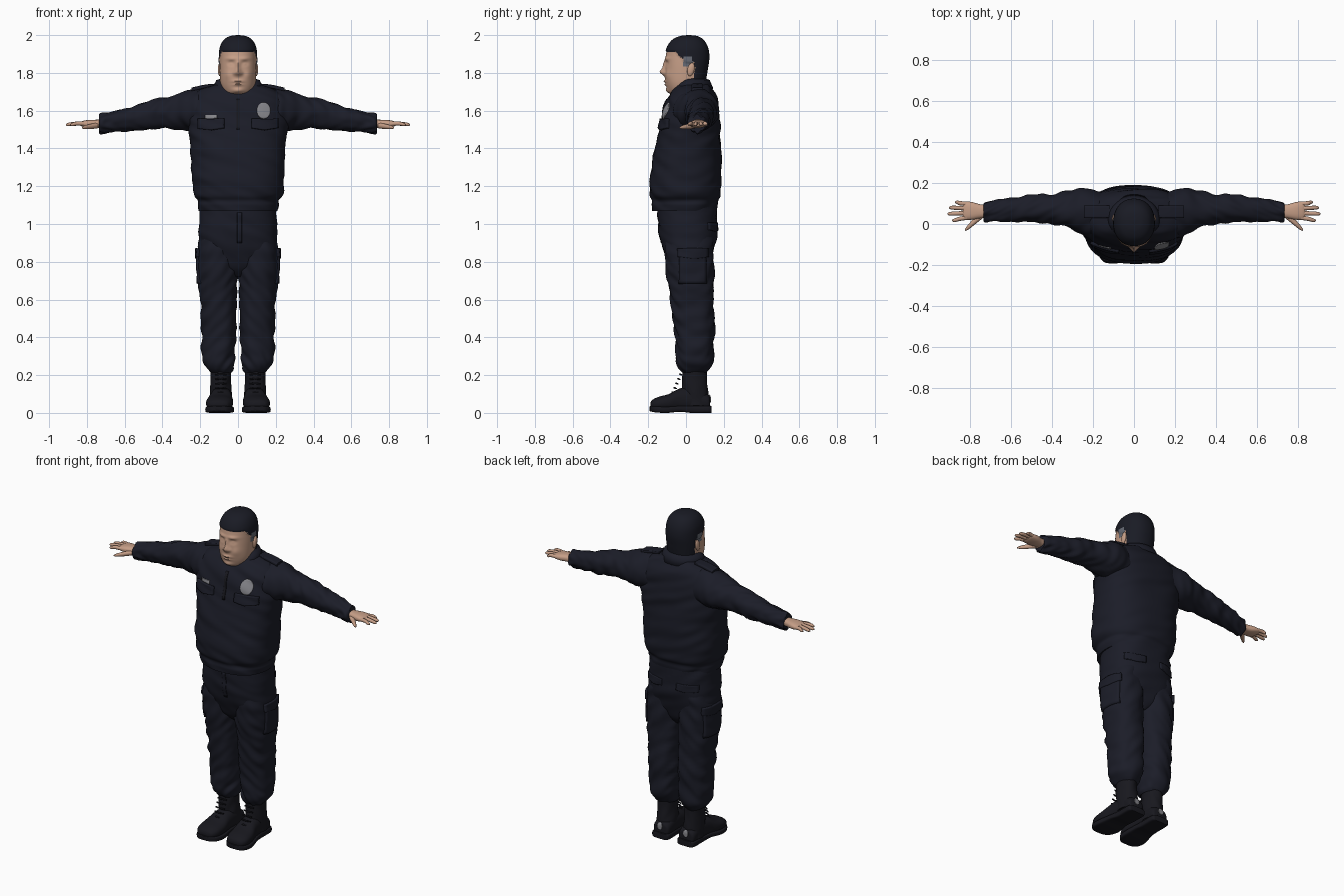
import bpy, bmesh, math
from mathutils import Vector, noise

cube = bpy.data.objects.get("Cube")
if cube:
    bpy.data.objects.remove(cube, do_unlink=True)


def material(name, rgb):
    m = bpy.data.materials.new(name)
    m.use_nodes = True
    m.diffuse_color = (*rgb, 1)
    bsdf = m.node_tree.nodes["Principled BSDF"]
    bsdf.inputs["Base Color"].default_value = (*rgb, 1)
    bsdf.inputs["Roughness"].default_value = 0.8
    return m


NAVY = material("navy cloth", (0.011, 0.012, 0.021))
BLACK = material("black leather", (0.009, 0.009, 0.013))
HAIR = material("dark hair", (0.010, 0.011, 0.018))
TEMPLE = material("grey hair", (0.13, 0.14, 0.17))
SKIN = material("skin", (0.56, 0.34, 0.24))
SILVER = material("silver", (0.24, 0.24, 0.26))


def finish(name, bm, mats, angle=50):
    bmesh.ops.recalc_face_normals(bm, faces=bm.faces)
    mesh = bpy.data.meshes.new(name)
    bm.to_mesh(mesh)
    bm.free()
    for m in mats:
        mesh.materials.append(m)
    mesh.polygons.foreach_set("use_smooth", [True] * len(mesh.polygons))
    mesh.set_sharp_from_angle(angle=math.radians(angle))
    obj = bpy.data.objects.new(name, mesh)
    bpy.context.collection.objects.link(obj)
    return obj


def smooth_rings(rings, steps):
    """Catmull-Rom interpolation between cross-sections."""
    r = [rings[0], *rings, rings[-1]]
    out = []
    for a, b, c, d in zip(r, r[1:], r[2:], r[3:]):
        for k in range(steps):
            t = k / steps
            out.append([0.5 * (2*q + (s-p)*t + (2*p-5*q+4*s-w)*t*t + (3*q-p-3*s+w)*t**3)
                        for p, q, s, w in zip(a, b, c, d)])
    return out + [list(rings[-1])]


def loft(name, rings, mat, axis="z", side=1, sides=40, power=2.0, steps=6,
         ripple=0.0, warp=None, rule=None, mats=None):
    """Rings are (position, centre u, centre v, radius u, radius v)."""
    bm = bmesh.new()
    grid = []
    for t, u, v, ru, rv in smooth_rings(rings, steps):
        row = []
        for i in range(sides):
            a = math.tau * i / sides
            c, s = math.cos(a), math.sin(a)
            if ripple:
                n = Vector((c * 1.3, s * 1.3, t * 20 + 2 * c))
                f = ripple * noise.noise(n)
            else:
                f = 0
            x = u + math.copysign(abs(c) ** (2 / power), c) * max(ru, 0) + c * f
            y = v + math.copysign(abs(s) ** (2 / power), s) * max(rv, 0) + s * f
            p = Vector({"z": (x, y, t), "x": (t, x, y), "y": (x, t, y)}[axis])
            if warp:
                p = warp(p)
            p.x *= side
            row.append(bm.verts.new(p))
        grid.append(row)
    for r0, r1 in zip(grid, grid[1:]):
        for i in range(sides):
            j = (i + 1) % sides
            face = bm.faces.new((r0[i], r0[j], r1[j], r1[i]))
            if rule:
                face.material_index = rule(face.calc_center_median())
    bm.faces.new(grid[0])
    top = bm.faces.new(grid[-1])
    if rule:
        top.material_index = rule(top.calc_center_median())
    return finish(name, bm, mats or [mat])


def plate(name, target, mat, centre, half, thick, facing="front", shape="flat", side=1):
    """Thin panel projected onto the surface of a target part."""
    bpy.context.view_layer.update()
    bm = bmesh.new()
    bmesh.ops.create_grid(bm, x_segments=10, y_segments=10, size=1)
    for vert in bm.verts:
        a, b = vert.co.x, vert.co.y
        if shape == "round":
            a, b = a * math.sqrt(1 - b*b/2), b * math.sqrt(1 - a*a/2)
        if shape == "flap" and b < 0:
            b *= 1.15 - 0.4 * abs(a)
        u, v = centre[0] + a * half[0], centre[1] + b * half[1]
        start, way = {"front": ((u, -1, v), (0, 1, 0)), "back": ((u, 1, v), (0, -1, 0)),
                      "side": ((side, u, v), (-side, 0, 0))}[facing]
        hit, loc, _, _ = target.ray_cast(Vector(start), Vector(way))
        if not hit:
            loc = target.closest_point_on_mesh(Vector(start) + Vector(way) * 0.9)[1]
        vert.co = loc
    obj = finish(name, bm, [mat])
    mod = obj.modifiers.new("thickness", "SOLIDIFY")
    mod.thickness, mod.offset = 2 * thick, 0
    return obj


# Head with sculpted features and a hair cap
BUMPS = [  # x, z, width, height, depth
    (0, 1.805, 0.014, 0.018, 0.028), (0, 1.84, 0.010, 0.025, 0.012),
    (0.018, 1.798, 0.009, 0.009, 0.010), (0, 1.755, 0.026, 0.007, 0.010),
    (0, 1.738, 0.022, 0.006, 0.008), (0, 1.747, 0.03, 0.003, -0.005),
    (0, 1.705, 0.03, 0.014, 0.012), (0.036, 1.85, 0.016, 0.011, -0.010),
    (0.036, 1.848, 0.010, 0.006, 0.007), (0.035, 1.875, 0.028, 0.009, 0.007),
    (0.055, 1.79, 0.02, 0.025, 0.006)]


def hairline(y):
    if y > 0.045:
        return 1.76
    return 1.915 - 0.06 * min(max((y + 0.06) / 0.06, 0), 1)


def sculpt(p):
    q = p.copy()
    if p.y < 0:
        for x, z, w, h, d in BUMPS:
            q.y -= d * math.exp(-((abs(p.x) - x) / w) ** 2 - ((p.z - z) / h) ** 2)
    if p.z > hairline(p.y):
        out = Vector((p.x, p.y, p.z - 1.86)).normalized()
        q += out * 0.006
    return q


def head_colour(p):
    if -0.015 < p.y < 0.035 and 1.83 < p.z < 1.885:
        return 2
    return 1 if p.z > hairline(p.y) else 0


loft("head", [(1.60, 0, .03, .07, .06), (1.67, 0, .018, .076, .078), (1.70, 0, .003, .084, .094),
              (1.75, 0, -.004, .094, .104), (1.82, 0, 0, .097, .110), (1.88, 0, .005, .096, .113),
              (1.93, 0, .007, .092, .105), (1.968, 0, .010, .074, .082),
              (1.988, 0, .014, .044, .048), (1.994, 0, .015, .008, .008)],
     SKIN, sides=96, steps=10, power=2.2, warp=sculpt, rule=head_colour, mats=[SKIN, HAIR, TEMPLE])

# Jacket body with gathered waistband
jacket = loft("jacket", [(1.07, 0, -.007, .205, .168), (1.10, 0, -.007, .213, .172),
                         (1.125, 0, -.005, .214, .172), (1.16, 0, -.004, .236, .186),
                         (1.25, 0, -.002, .247, .188), (1.38, 0, .008, .248, .178),
                         (1.50, 0, .020, .262, .162), (1.60, 0, .028, .262, .148),
                         (1.67, 0, .034, .242, .130), (1.71, 0, .036, .200, .108),
                         (1.735, 0, .036, .130, .090), (1.75, 0, .036, .090, .075)],
              NAVY, sides=72, steps=8, power=2.4, ripple=0.010)
plate("zip_placket", jacket, BLACK, (0, 1.58), (.008, .08), .004)
plate("name_plate", jacket, SILVER, (-.142, 1.568), (.03, .009), .005)
plate("badge", jacket, SILVER, (.135, 1.60), (.035, .043), .005, shape="round")

# Fold-down collar, open at the front
bm = bmesh.new()
rows = []
for k in range(33):
    a = math.radians(-82 + 344 * k / 32)
    c, s = math.cos(a), math.sin(a)
    front = max(-s, 0) ** 2
    profile = [(.082, .078, 1.69), (.094, .088, 1.765 - .07 * front),
               (.112, .100, 1.758 - .075 * front), (.130, .118, 1.715 - .075 * front)]
    rows.append([bm.verts.new((c * rx, .022 + s * ry, z)) for rx, ry, z in profile])
for r0, r1 in zip(rows, rows[1:]):
    for i in range(3):
        bm.faces.new((r0[i], r1[i], r1[i + 1], r0[i + 1]))
collar = finish("collar", bm, [NAVY])
mod = collar.modifiers.new("thickness", "SOLIDIFY")
mod.thickness, mod.offset = 0.01, 0

# Hips
hips = loft("trouser_hips", [(1.10, 0, .008, .198, .155), (1.0, 0, .010, .207, .156),
                             (.92, 0, .012, .210, .148), (.84, 0, .016, .208, .128),
                             (.77, 0, .020, .150, .100), (.72, 0, .025, .05, .06)],
            NAVY, sides=56, power=2.5, ripple=0.008)
plate("fly", hips, NAVY, (.008, .98), (.012, .08), .003)

for side, label in ((1, "left"), (-1, "right")):
    def part(name, rings, mat, **kw):
        return loft(f"{label}_{name}", rings, mat, side=side, **kw)

    def panel(name, target, mat, centre, half, thick, **kw):
        return plate(f"{label}_{name}", target, mat, (centre[0], centre[1]), half, thick,
                     side=side, **kw)

    # Sleeve, epaulette and cuff
    part("sleeve", [(.12, .05, 1.60, .09, .10), (.20, .055, 1.606, .118, .112),
                    (.26, .062, 1.600, .113, .106), (.32, .07, 1.595, .090, .092),
                    (.40, .072, 1.588, .074, .080), (.50, .075, 1.570, .068, .070),
                    (.60, .070, 1.553, .060, .060), (.69, .062, 1.537, .050, .053),
                    (.725, .060, 1.532, .046, .050), (.735, .060, 1.531, .040, .044)],
         NAVY, axis="x", steps=8, ripple=0.012)
    part("epaulette", [(.12, .06, 1.736, .030, .007), (.18, .06, 1.727, .031, .010),
                       (.245, .06, 1.712, .031, .010)], NAVY, axis="x", power=5, sides=24)

    # Hand
    part("palm", [(.71, .062, 1.53, .030, .024), (.75, .062, 1.53, .034, .022),
                  (.79, .064, 1.53, .043, .021), (.82, .065, 1.53, .044, .016),
                  (.835, .065, 1.53, .036, .010)], SKIN, axis="x", power=2.5, sides=24)
    fingers = (("index", .033, .018, .888), ("middle", .054, .050, .910),
               ("ring", .076, .080, .903), ("little", .097, .106, .874))
    for name, y0, y1, tip in fingers:
        part(name + "_finger", [(.80, y0, 1.53, .011, .011),
                                (.85, (y0 + y1) / 2, 1.532, .0105, .0105),
                                (tip - .012, y1, 1.527, .009, .009),
                                (tip, y1, 1.525, .003, .003)], SKIN, axis="x", sides=12, steps=4)
    part("thumb", [(.74, .045, 1.522, .018, .015), (.78, .012, 1.516, .017, .014),
                   (.81, -.016, 1.512, .012, .010), (.826, -.030, 1.51, .004, .004)],
         SKIN, axis="x", sides=14, steps=4)
    bm = bmesh.new()
    bmesh.ops.create_uvsphere(bm, u_segments=16, v_segments=10, radius=1)
    for v in bm.verts:
        v.co = (side * (.097 + v.co.x * .010), .026 + v.co.y * .019 + v.co.z * .006,
                1.818 + v.co.z * .035)
    finish(label + "_ear", bm, [SKIN])

    # Trouser leg bunched at the ankle
    leg = part("trouser_leg", [(.95, .105, .015, .095, .12), (.85, .108, .017, .105, .130),
                               (.72, .107, .024, .104, .122), (.60, .104, .034, .098, .115),
                               (.45, .101, .044, .093, .106), (.33, .102, .048, .089, .100),
                               (.27, .100, .045, .084, .096), (.235, .096, .043, .070, .082),
                               (.215, .094, .043, .055, .065)],
               NAVY, sides=44, steps=8, power=2.3, ripple=0.013)
    panel("cargo_pocket", leg, NAVY, (.035, .76), (.07, .075), .009, facing="side")
    panel("cargo_flap", leg, NAVY, (.035, .845), (.078, .025), .014, facing="side", shape="flap")
    panel("back_pocket_flap", hips, NAVY, (side * .11, .985), (.06, .022), .007,
          facing="back", shape="flap")
    panel("chest_flap", jacket, NAVY, (side * .14, 1.528), (.068, .028), .013, shape="flap")

    # Boot
    part("boot_shaft", [(.04, .090, .055, .058, .070), (.10, .090, .050, .056, .068),
                        (.17, .092, .045, .055, .066), (.26, .094, .045, .056, .066)],
         BLACK, sides=32, ripple=0.004)
    foot = part("boot_foot", [(.128, .086, .05, .030, .030), (.115, .086, .055, .052, .045),
                              (.04, .087, .070, .056, .065), (-.03, .090, .068, .060, .062),
                              (-.09, .096, .055, .070, .045), (-.145, .100, .049, .068, .036),
                              (-.178, .102, .044, .050, .025), (-.188, .102, .042, .024, .012)],
                BLACK, axis="y", sides=32, power=2.4)
    part("boot_sole", [(.135, .086, .019, .036, .018), (.122, .086, .019, .057, .019),
                       (.03, .087, .019, .058, .019), (-.03, .091, .022, .064, .016),
                       (-.10, .096, .017, .076, .017), (-.155, .100, .019, .070, .017),
                       (-.185, .102, .022, .046, .015), (-.192, .102, .023, .02, .012)],
         BLACK, axis="y", sides=32, power=5)
    for i in range(5):
        z, y = .105 + .024 * i, -.062 + .010 * i
        part(f"lace_{i + 1}", [(.062, y, z, .004, .004), (.092, y - .010, z + .004, .005, .005),
                               (.122, y, z, .004, .004)], BLACK, axis="x", sides=8, steps=3)
    panel("heel_patch", foot, SILVER, (side * .088, .075), (.016, .02), .004,
          facing="back", shape="round")
